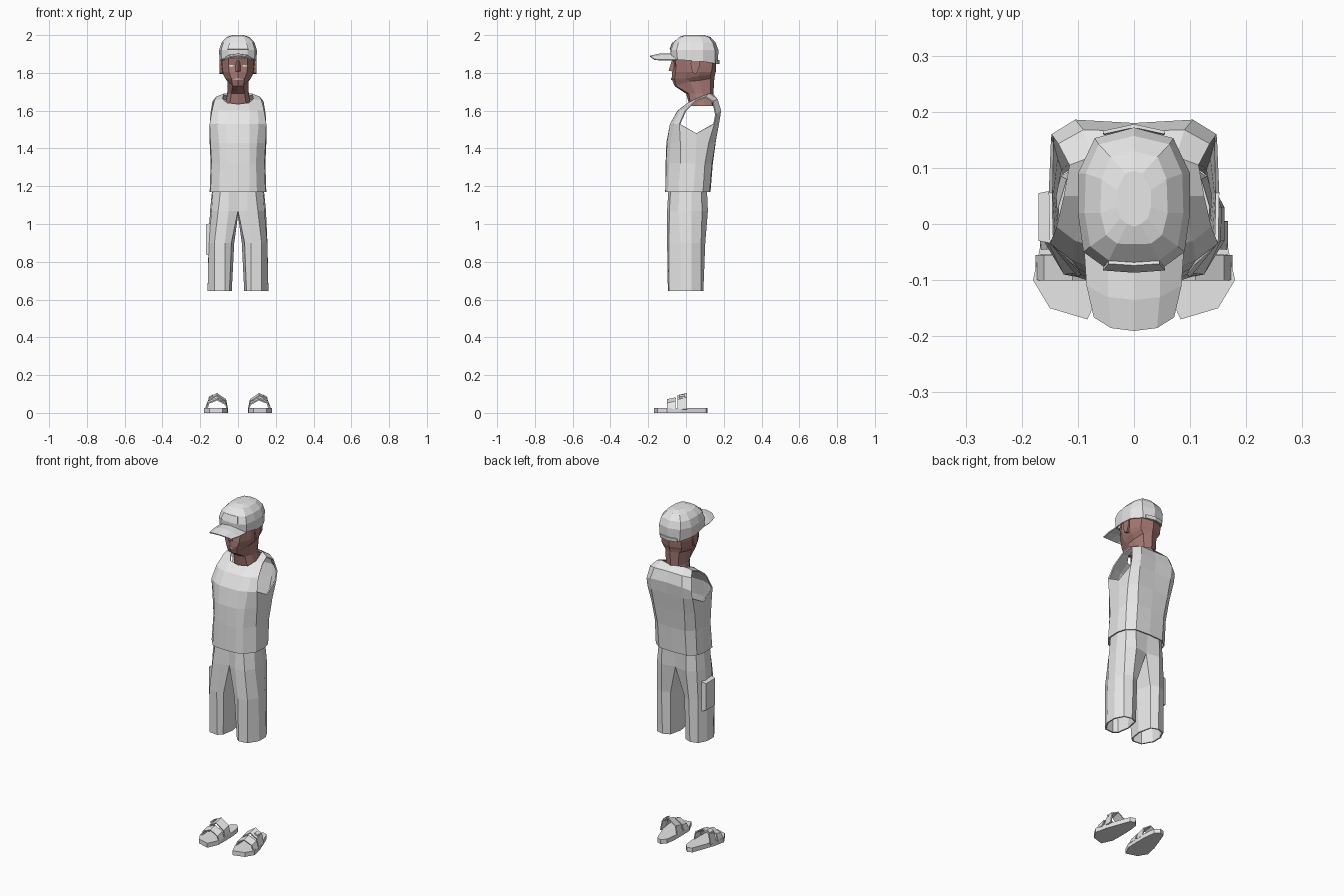
import bpy, bmesh


def material(name, rgb):
    m = bpy.data.materials.new(name)
    m.diffuse_color = (*rgb, 1)
    return m


CLOTH = material("light_grey", (0.8, 0.8, 0.8))
SKIN = material("brown_skin", (0.38, 0.19, 0.17))


def finish(bm, name, mat, thick=0, offset=-1):
    bmesh.ops.remove_doubles(bm, verts=bm.verts, dist=0.0005)
    bmesh.ops.dissolve_degenerate(bm, edges=bm.edges, dist=0.0001)
    bmesh.ops.recalc_face_normals(bm, faces=bm.faces)
    me = bpy.data.meshes.new(name)
    bm.to_mesh(me)
    bm.free()
    me.materials.append(mat)
    ob = bpy.data.objects.new(name, me)
    bpy.context.collection.objects.link(ob)
    if thick:
        s = ob.modifiers.new("thickness", "SOLIDIFY")
        s.thickness, s.offset = thick, offset
    return ob


def loft(name, rows, mat, thick=0, offset=-1, sides=(1, -1)):
    """Skin a grid of points (None leaves a gap) and its mirror image.
    Each row is (z, points); a point may carry its own z."""
    bm = bmesh.new()
    for s in sides:
        grid = [[p and bm.verts.new((s * p[0], p[1], p[2] if len(p) > 2 else z))
                 for p in pts] for z, pts in rows]
        for a, b in zip(grid, grid[1:]):
            for i in range(len(a) - 1):
                q = [v for v in (a[i], a[i + 1], b[i + 1], b[i]) if v]
                if len(q) > 2:
                    bm.faces.new(q)
    return finish(bm, name, mat, thick, offset)


def prism(name, outline, z0, z1, mat, side=1):
    bm = bmesh.new()
    lo, hi = ([bm.verts.new((side * x, y, z)) for x, y in outline] for z in (z0, z1))
    bm.faces.new(lo)
    bm.faces.new(hi)
    n = len(lo)
    for i in range(n):
        j = (i + 1) % n
        bm.faces.new((lo[i], lo[j], hi[j], hi[i]))
    return finish(bm, name, mat)


def hull(name, pts, mat):
    bm = bmesh.new()
    for p in pts:
        bm.verts.new(p)
    bmesh.ops.convex_hull(bm, input=bm.verts)
    return finish(bm, name, mat)


# Sleeveless shirt: body rings, then straps around the armholes to the shoulders
N = None
shirt = [
    (1.17, [(0, -.11), (.06, -.108), (.10, -.095), (.145, -.04),
            (.15, .04), (.135, .09), (.09, .125), (0, .13)]),
    (1.32, [(0, -.108), (.06, -.106), (.095, -.09), (.14, -.03),
            (.145, .05), (.135, .10), (.09, .138), (0, .142)]),
    (1.43, [(0, -.104), (.06, -.10), (.10, -.08), (.146, -.03),
            (.15, .055), (.142, .12), (.10, .156), (0, .157)]),
    (1.53, [(0, -.085), (.06, -.085), (.11, -.065), (.15, -.035),
            (.152, .055, 1.48), (.148, .15), (.105, .175), (0, .172)]),
]
shirt_top = [
    shirt[-1],
    (1.60, [(0, -.045), (.06, -.043), (.105, -.03), (.138, -.005),
            N, (.147, .16, 1.58), (.105, .186), (0, .18)]),
    (1.65, [(0, .0, 1.635), (.058, .01, 1.642), (.082, .05, 1.662), (.125, .05, 1.655),
            N, (.135, .143), (.09, .168, 1.66), (0, .165, 1.66)]),
    (1.69, [N, N, (.075, .12), (.115, .105, 1.675),
            N, (.115, .105, 1.675), (.075, .12), (0, .143)]),
]
# Skip the gap column so the armhole stays open
bm_rows = shirt + shirt_top[1:]


def shirt_mesh():
    bm = bmesh.new()
    for s in (1, -1):
        g = [[p and bm.verts.new((s * p[0], p[1], p[2] if len(p) > 2 else z))
              for p in pts] for z, pts in bm_rows]
        for r, (a, b) in enumerate(zip(g, g[1:])):
            for i in range(7):
                if r > 2 and i in (3, 4):
                    continue
                q = [v for v in (a[i], a[i + 1], b[i + 1], b[i]) if v]
                if len(q) == 4:
                    bm.faces.new(q)
    return finish(bm, "tank_top", CLOTH, 0.007)


shirt_mesh()

# Cropped trousers: waist rings split into two legs at the crotch
waist = [(0, -.09), (.05, -.092), (.09, -.08), (.13, -.035),
         (.135, .03), (.12, .08), (.08, .11), (0, .115), N, N]
crotch = [(0, -.082), (.05, -.10), (.105, -.088), (.14, -.04), (.148, .03),
          (.13, .085), (.08, .116), (0, .10), (0, .01, 1.045), (0, -.082)]
thigh = [(.035, -.085), (.07, -.10), (.125, -.09), (.155, -.03), (.156, .03),
         (.135, .08), (.09, .102), (.045, .08), (.02, 0), (.035, -.085)]
cuff = [(.045, -.075), (.07, -.096), (.125, -.09), (.161, -.03), (.161, .03),
        (.135, .08), (.09, .092), (.05, .075), (.033, 0), (.045, -.075)]
loft("trousers", [(1.20, waist), (1.07, crotch), (.90, thigh), (.645, cuff)], CLOTH, 0.008)

# Cargo pocket on one leg
hull("cargo_pocket", [(x, y, z) for x, y0, y1, dz in
                      ((-.145, -.035, .06, 0), (-.17, -.03, .055, .008))
                      for y in (y0, y1) for z in (.83 + dz, 1.005 - dz)], CLOTH)

# Neck and head
loft("head", [
    (1.625, [(0, .02), (.045, .025), (.07, .06), (.07, .10), (.06, .14), (0, .15)]),
    (1.69, [(0, .0), (.035, .015), (.055, .05), (.057, .09), (.04, .13), (0, .145)]),
    (1.73, [(0, -.06), (.028, -.052), (.055, .02, 1.755), (.056, .07, 1.76),
            (.045, .13, 1.77), (0, .15, 1.77)]),
    (1.77, [(0, -.076), (.035, -.06), (.068, 0), (.075, .07, 1.785),
            (.06, .13, 1.79), (0, .153, 1.79)]),
    (1.805, [(0, -.073), (.048, -.055), (.08, 0), (.085, .07), (.065, .135), (0, .158)]),
    (1.84, [(0, -.063), (.05, -.053), (.085, 0), (.088, .07), (.065, .14), (0, .16)]),
    (1.88, [(0, -.074), (.05, -.06), (.086, 0), (.088, .07), (.06, .135), (0, .157)]),
    (1.95, [(0, -.04), (.03, -.03), (.06, 0), (.06, .07), (.04, .11), (0, .12)]),
], SKIN)
hull("nose", [(-.018, -.06, 1.805), (.018, -.06, 1.805), (0, -.092, 1.812),
              (-.008, -.065, 1.865), (.008, -.065, 1.865), (0, -.075, 1.865)], SKIN)

for s, side in ((1, "left"), (-1, "right")):
    # Ear
    hull(side + "_ear", [(s * x, y, z) for x, k in ((.08, .7), (.097, 1)) for y, z in
                         ((.05 - .027 * k, 1.85), (.05 - .015 * k, 1.80),
                          (.055, 1.795), (.05 + .024 * k, 1.84),
                          (.05 + .018 * k, 1.868), (.05 - .015 * k, 1.87))], SKIN)
    # Eye plate
    hull(side + "_eye", [(s * x, y + d, z) for d in (0, .006) for x, y, z in
                         ((.018, -.064, 1.838), (.035, -.061, 1.843),
                          (.052, -.057, 1.838), (.035, -.061, 1.832))], CLOTH)
    # Sandal sole
    prism(side + "_sandal_sole",
          [(.055, -.11), (.083, -.17), (.15, -.15), (.18, -.10), (.165, -.03),
           (.132, .06), (.115, .105), (.087, .115), (.062, .09), (.054, .03),
           (.053, -.05)], 0, .026, CLOTH, s)
    # Sandal straps
    front = [(.056, .02), (.066, .055), (.11, .079), (.158, .06), (.172, .02)]
    rear = [(.056, .02), (.066, .07), (.112, .102), (.152, .08), (.164, .02)]
    for label, arch, y0, y1, drop in (("front", front, -.10, -.055, .01),
                                      ("rear", rear, -.045, .005, -.012)):
        loft(f"{side}_{label}_strap",
             [(0, [(x, y, z - d * (z > .03)) for x, z in arch])
              for y, d in ((y0, max(drop, 0) + .012 * (drop < 0)), (y1, 0))],
             CLOTH, 0.007, 0, (s,))
    # Strap buckle
    hull(side + "_buckle", [(s * x, y, z + d) for x, z in ((.135, .088), (.154, .078))
                            for y in (-.038, -.004) for d in (0, .009)], CLOTH)

# Mouth plate
hull("mouth", [(x, y + d, z) for d in (0, .006) for x, y, z in
               ((-.027, -.066, 1.766), (.027, -.066, 1.766),
                (0, -.079, 1.772), (0, -.079, 1.763))], CLOTH)

# Cap crown
loft("cap_crown", [
    (1.86, [(0, -.082, 1.893), (.05, -.076, 1.885), (.088, -.045, 1.87), (.098, .02, 1.865),
            (.098, .09, 1.86), (.065, .153, 1.85), (0, .168, 1.848)]),
    (1.92, [(0, -.082), (.05, -.079), (.09, -.05), (.10, .02),
            (.10, .09), (.07, .153), (0, .172)]),
    (1.96, [(0, -.068), (.045, -.065), (.078, -.04), (.088, .02),
            (.086, .09), (.063, .142), (0, .157)]),
    (1.99, [(0, -.036), (.03, -.035), (.05, -.02), (.06, .02),
            (.058, .08), (.042, .12), (0, .13)]),
    (2.0, [(0, -.005), (.012, 0), (.025, .01), (.03, .03),
           (.03, .06), (.015, .09), (0, .095)]),
    (2.0, [(0, .045)] * 7),
], CLOTH, 0.006)

# Cap brim, bent down at the sides
loft("cap_brim", [
    (0, [(0, -.078, 1.9), (.045, -.074, 1.893), (.087, -.05, 1.868)]),
    (0, [(0, -.135, 1.9), (.045, -.13, 1.892), (.083, -.11, 1.868)]),
    (0, [(0, -.19, 1.888), (.04, -.185, 1.884), (.07, -.166, 1.87)]),
], CLOTH, 0.006, 0)

# Raised front panel and back strap of the cap
loft("cap_front_panel", [
    (1.925, [(0, -.084), (.055, -.08)]),
    (1.96, [(0, -.071), (.045, -.068)]),
], CLOTH, 0.006, 0)
loft("cap_back_strap", [
    (1.848, [(0, .173), (.055, .161)]),
    (1.868, [(0, .175), (.055, .163)]),
], CLOTH, 0.006, 0)
